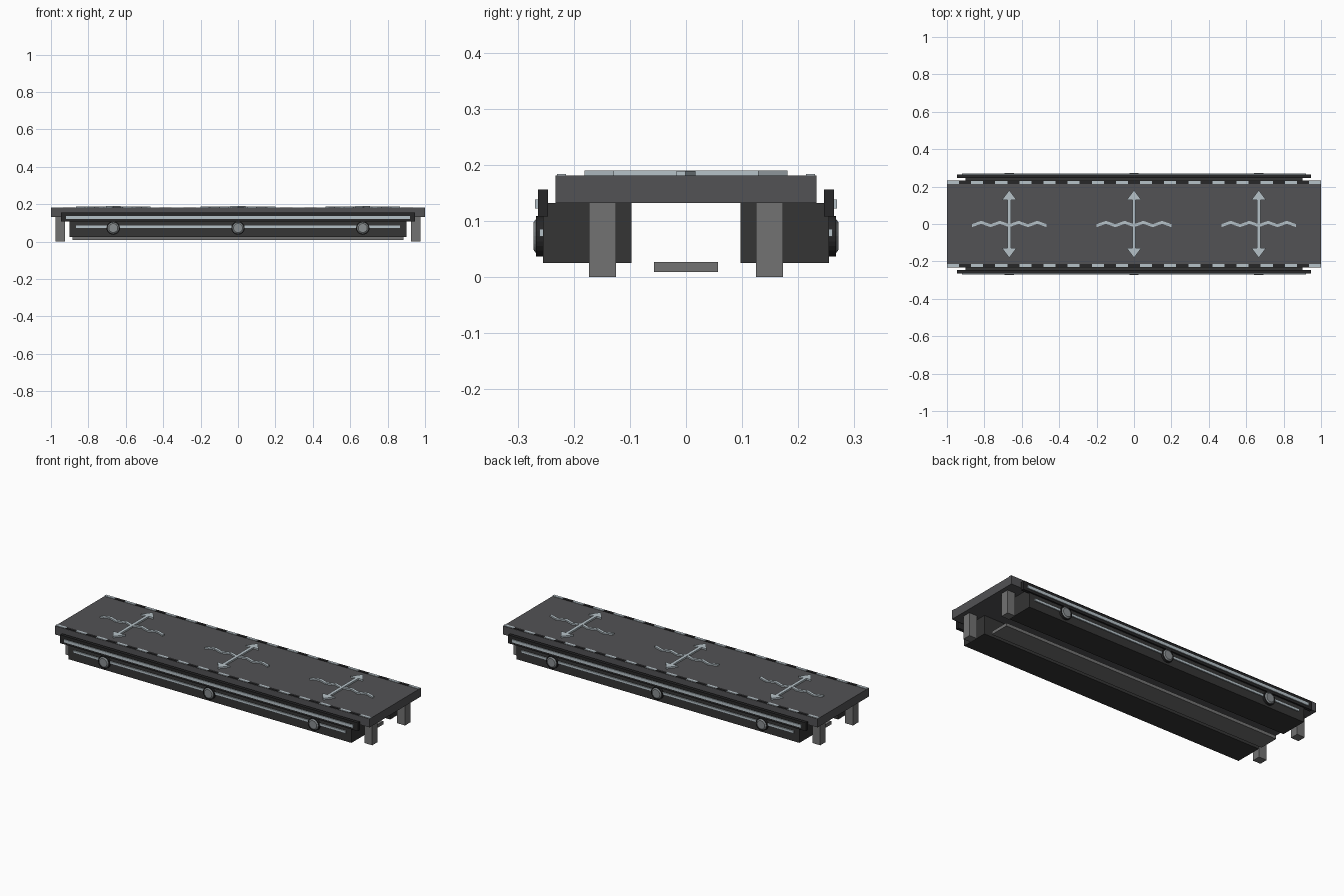
import bpy, bmesh, math
from mathutils import Matrix

if "Cube" in bpy.data.objects:
    bpy.data.objects.remove(bpy.data.objects["Cube"])


def material(name, rgb):
    m = bpy.data.materials.new(name)
    m.diffuse_color = (*rgb, 1)
    m.use_nodes = True
    m.node_tree.nodes["Principled BSDF"].inputs["Base Color"].default_value = m.diffuse_color
    return m


DECK = material("deck_grey", (0.085, 0.085, 0.09))
DARK = material("dark_grey", (0.035, 0.035, 0.035))
BLACK = material("near_black", (0.02, 0.02, 0.021))
STEEL = material("mid_grey", (0.17, 0.17, 0.17))
LIGHT = material("pale_steel", (0.47, 0.54, 0.58))
LENS = material("lens_grey", (0.25, 0.27, 0.28))


def finish(name, bm, mat):
    bmesh.ops.recalc_face_normals(bm, faces=bm.faces)
    me = bpy.data.meshes.new(name)
    bm.to_mesh(me)
    bm.free()
    me.materials.append(mat)
    ob = bpy.data.objects.new(name, me)
    bpy.context.collection.objects.link(ob)
    return ob


def box(name, x, y, z, mat):
    """Box from (min, max) pairs on each axis."""
    bm = bmesh.new()
    bmesh.ops.create_cube(bm, size=1)
    for v in bm.verts:
        for i, (a, b) in enumerate((x, y, z)):
            v.co[i] = (a + b) / 2 + v.co[i] * (b - a)
    return finish(name, bm, mat)


def prism(name, pts, z0, z1, mat):
    """Flat outline raised from z0 to z1."""
    bm = bmesh.new()
    f = bm.faces.new([bm.verts.new((x, y, z0)) for x, y in pts])
    r = bmesh.ops.extrude_face_region(bm, geom=[f])
    for v in r["geom"]:
        if isinstance(v, bmesh.types.BMVert):
            v.co.z = z1
    return finish(name, bm, mat)


def disc(name, x, y0, y1, z, r0, r1, mat):
    """Round cap along y, radius r0 at y0 and r1 at y1."""
    bm = bmesh.new()
    d = 1 if y1 > y0 else -1
    rot = Matrix.Rotation(-d * math.pi / 2, 4, "X")
    bmesh.ops.create_cone(bm, cap_ends=True, segments=24, radius1=r0, radius2=r1,
                          depth=abs(y1 - y0),
                          matrix=Matrix.Translation((x, (y0 + y1) / 2, z)) @ rot)
    return finish(name, bm, mat)


def span(s, a, b):
    return tuple(sorted((s * a, s * b)))


# Main deck and floating centre bar
box("deck", (-1, 1), (-0.233, 0.233), (0.132, 0.181), DECK)
box("centre_bar", (-0.885, 0.885), (-0.057, 0.057), (0.009, 0.027), STEEL)

TILES = 31
STATIONS = (-0.667, 0, 0.667)
for s in (-1, 1):
    side = "front" if s < 0 else "back"
    # Side beams, rails and light strips
    box(side + "_beam", (-0.9, 0.9), span(s, 0.097, 0.255), (0.025, 0.132), DARK)
    box(side + "_rail", (-0.947, 0.947), span(s, 0.246, 0.264), (0.108, 0.156), BLACK)
    box(side + "_upper_strip", (-0.92, 0.92), span(s, 0.264, 0.269), (0.122, 0.138), LIGHT)
    box(side + "_lower_strip", (-0.866, 0.866), span(s, 0.255, 0.261), (0.072, 0.086), LIGHT)
    # Legs
    for e in (-1, 1):
        box(side + "_leg", span(e, 0.925, 0.975), span(s, 0.125, 0.173), (0, 0.132), STEEL)
    # Round lamps
    for x in STATIONS:
        disc(side + "_lamp_ring", x, s * 0.255, s * 0.267, 0.073, 0.036, 0.036, BLACK)
        disc(side + "_lamp_lens", x, s * 0.267, s * 0.272, 0.073, 0.031, 0.024, LENS)
    # Alternating edge dashes on the deck
    w = 2 / TILES
    for i in range(TILES):
        x = -1 + i * w
        box(side + "_edge_dash", (x, x + w), span(s, 0.214, 0.23), (0.181, 0.184),
            BLACK if i % 2 else LIGHT)

# Double arrows and zigzag lines
for cx in STATIONS:
    half = [(0.009, 0.128), (0.04, 0.128), (0, 0.181), (-0.04, 0.128), (-0.009, 0.128)]
    outline = half + [(-x, -y) for x, y in half]
    prism("double_arrow", [(cx + x, y) for x, y in outline], 0.181, 0.19, LIGHT)
    zig = [(cx - 0.2 + 0.05 * i, 0.009 if i % 2 else -0.009) for i in range(9)]
    pts = [(x, y + 0.008) for x, y in zig] + [(x, y - 0.008) for x, y in reversed(zig)]
    prism("zigzag_line", pts, 0.181, 0.189, LIGHT)
